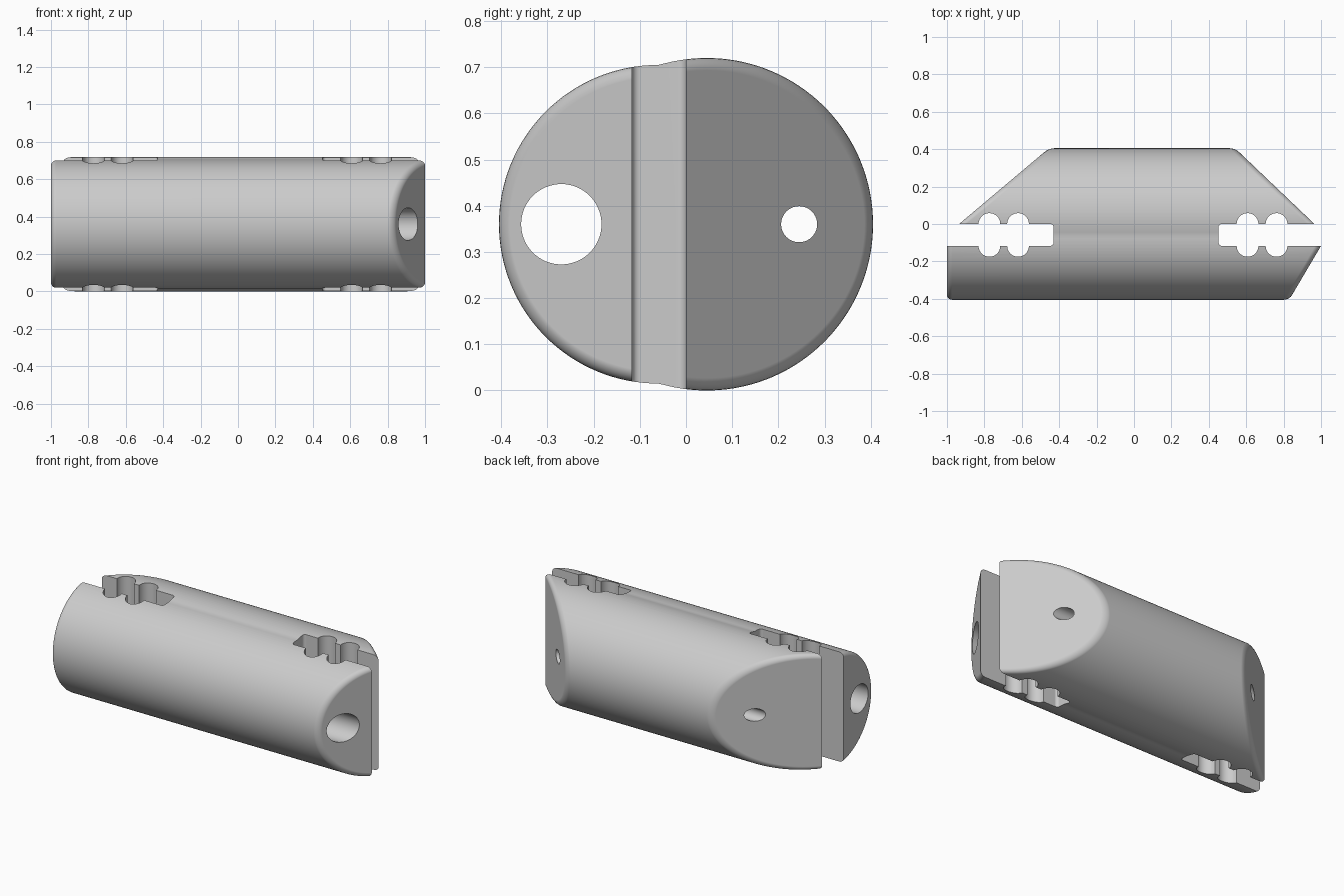
import bpy, bmesh, math
from mathutils import Matrix

cube = bpy.data.objects.get("Cube")
if cube:
    bpy.data.objects.remove(cube, do_unlink=True)

MID_Z, SEAM = 0.36, -0.06          # axis height, line between both halves
SLOT_FRONT, SLOT_BACK = -0.117, 0.0

grey = bpy.data.materials.new("plain grey")
grey.use_nodes = True
grey.diffuse_color = (0.6, 0.6, 0.6, 1)
grey.node_tree.nodes["Principled BSDF"].inputs["Base Color"].default_value = (0.6, 0.6, 0.6, 1)


def make_object(name, bm):
    bmesh.ops.recalc_face_normals(bm, faces=bm.faces)
    mesh = bpy.data.meshes.new(name)
    bm.to_mesh(mesh)
    bm.free()
    mesh.materials.append(grey)
    obj = bpy.data.objects.new(name, mesh)
    bpy.context.collection.objects.link(obj)
    return obj


def arc(cx, cy, r, start, end, steps):
    angles = [math.radians(start + (end - start) * i / steps) for i in range(steps + 1)]
    return [(cx + r * math.cos(a), cy + r * math.sin(a)) for a in angles]


def on_line(y, a, b):
    """x at height y on the line through plan points a and b."""
    return a[0] + (b[0] - a[0]) * (y - a[1]) / (b[1] - a[1])


# Slanted end planes, given as plan lines
def left_x(y):
    back = ((-0.935, 0), (-0.455, 0.405))
    return -1.0 if y <= SEAM + 1e-4 else max(-1.0, on_line(y, *back))


def right_x(y):
    front, back = ((1.0, -0.117), (0.83, -0.405)), ((0.965, 0), (0.54, 0.405))
    return on_line(y, *front) if y <= SEAM + 1e-4 else on_line(y, *back)


# Body: two offset round halves, extruded between the end planes
def make_body():
    turn = math.degrees(math.acos((SEAM - 0.045) / 0.36))
    front = arc(SEAM, MID_Z, 0.345, 90, 270, 64)
    back = arc(0.045, MID_Z, 0.36, -turn, turn, 80)[1:-1]
    section = front + back
    bm = bmesh.new()
    left = [bm.verts.new((left_x(y), y, z)) for y, z in section]
    right = [bm.verts.new((right_x(y), y, z)) for y, z in section]
    count, split = len(section), len(front)
    for i in range(count):
        j = (i + 1) % count
        bm.faces.new((left[i], left[j], right[j], right[i]))
    for ring in (left, right):
        bm.faces.new(ring[:split])
        bm.faces.new(ring[split - 1:] + ring[:1])
    return make_object("clamp_body", bm)


# Slot with two pairs of round notches, cut through from top to bottom
def make_slot(name, side, inner, notches):
    r, fillet = 0.058, 0.018
    upper = [(1.3, SLOT_BACK)]
    for n in sorted(notches, reverse=True):
        upper += arc(n, SLOT_BACK, r, 0, 180, 20)
    upper += arc(inner + fillet, SLOT_BACK - fillet, fillet, 90, 180, 5)
    lower = [(x, SLOT_FRONT + SLOT_BACK - y) for x, y in reversed(upper)]
    bm = bmesh.new()
    face = bm.faces.new([bm.verts.new((side * x, y, -0.3)) for x, y in upper + lower])
    new = bmesh.ops.extrude_face_region(bm, geom=[face])["geom"]
    bmesh.ops.translate(bm, vec=(0, 0, 1.4),
                        verts=[v for v in new if isinstance(v, bmesh.types.BMVert)])
    return make_object(name, bm)


# Long bore running the whole length
def make_bore(name, y, radius):
    bm = bmesh.new()
    place = Matrix.Translation((0, y, MID_Z)) @ Matrix.Rotation(math.pi / 2, 4, "Y")
    bmesh.ops.create_cone(bm, cap_ends=True, segments=64, radius1=radius,
                          radius2=radius, depth=3, matrix=place)
    return make_object(name, bm)


body = make_body()
bpy.context.view_layer.objects.active = body
bpy.ops.object.select_all(action="DESELECT")
body.select_set(True)

# Rounded rims around the end faces
bevel = body.modifiers.new("rounded_rims", "BEVEL")
bevel.width = 0.027
bevel.segments = 5
bevel.limit_method = "ANGLE"
bevel.angle_limit = math.radians(30)
bevel.use_clamp_overlap = False
bpy.ops.object.modifier_apply(modifier=bevel.name)

cutters = [
    make_slot("left_slot", 1, 0.452, (0.607, 0.762)),
    make_slot("right_slot", -1, 0.43, (0.62, 0.773)),
    make_bore("large_bore", -0.27, 0.087),
    make_bore("small_bore", 0.245, 0.039),
]
for cutter in cutters:
    cutter.hide_render = True
    cut = body.modifiers.new(cutter.name, "BOOLEAN")
    cut.operation = "DIFFERENCE"
    cut.solver = "EXACT"
    cut.object = cutter
    bpy.ops.object.modifier_apply(modifier=cut.name)
    bpy.data.objects.remove(cutter, do_unlink=True)

# Smooth curves with crisp cut edges
bpy.ops.object.shade_smooth_by_angle(angle=math.radians(30))
normals = body.modifiers.new("even_shading", "WEIGHTED_NORMAL")
normals.keep_sharp = True
